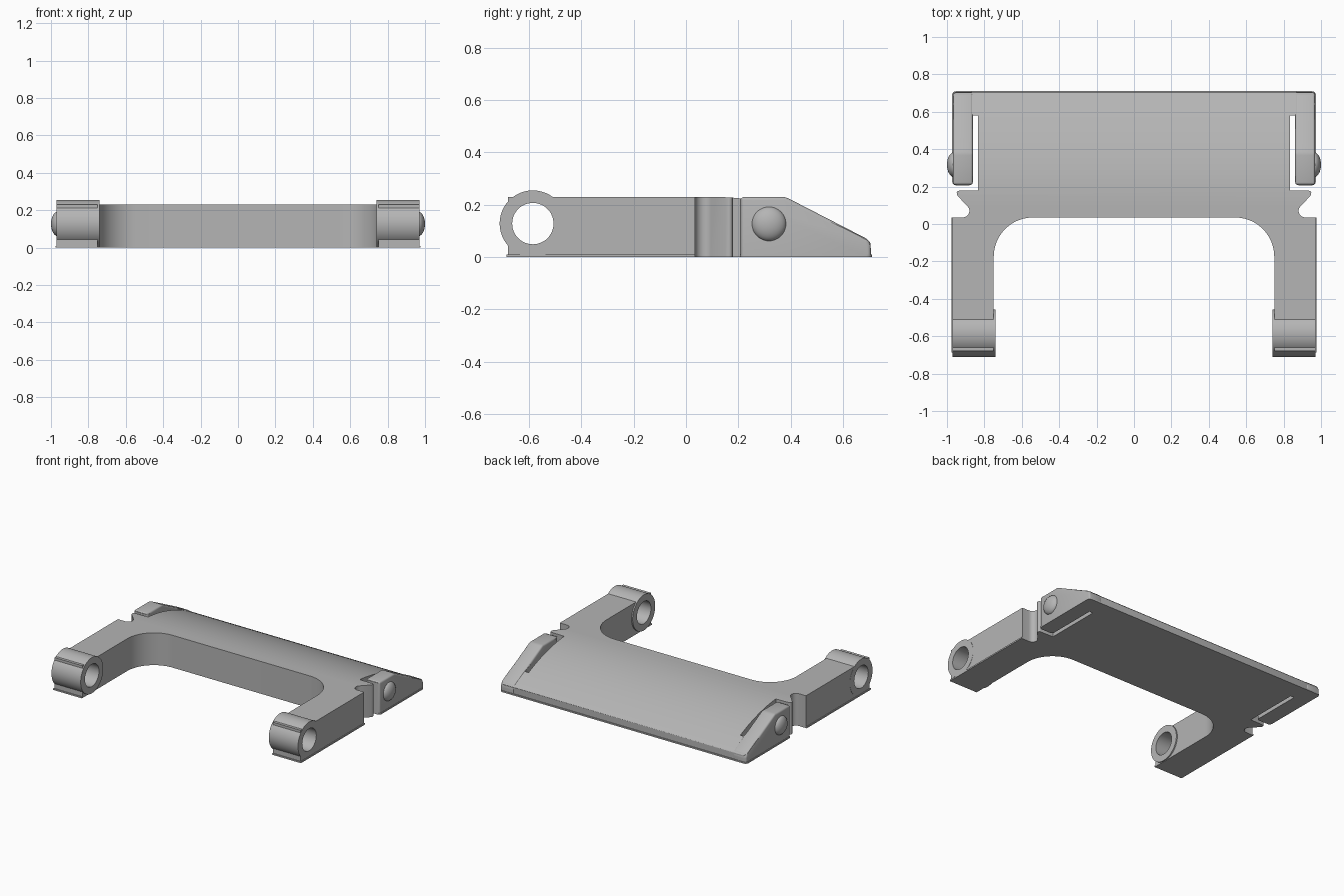
import bpy, bmesh, math
from mathutils import Vector

if "Cube" in bpy.data.objects:
    bpy.data.objects.remove(bpy.data.objects["Cube"])

grey = bpy.data.materials.new("mid grey plastic")
grey.diffuse_color = (0.46, 0.46, 0.46, 1)
grey.use_nodes = True
grey.node_tree.nodes["Principled BSDF"].inputs["Base Color"].default_value = grey.diffuse_color


def prism(name, pts, direction, start, bevel=0):
    """Extrude a closed outline: 'z' takes (x, y) points, 'x' takes (y, z) points."""
    a, b = start
    place = (lambda p, h: (p[0], p[1], h)) if direction == 'z' else (lambda p, h: (h, p[0], p[1]))
    bm = bmesh.new()
    face = bm.faces.new([bm.verts.new(place(p, a)) for p in pts])
    ext = bmesh.ops.extrude_face_region(bm, geom=[face])
    shift = Vector((0, 0, b - a)) if direction == 'z' else Vector((b - a, 0, 0))
    bmesh.ops.translate(bm, vec=shift, verts=[v for v in ext['geom'] if isinstance(v, bmesh.types.BMVert)])
    bmesh.ops.recalc_face_normals(bm, faces=bm.faces)
    if bevel:
        edges = [e for e in bm.edges if min(v.co.z for v in e.verts) > 0.01 or abs(e.verts[0].co.z - e.verts[1].co.z) > 0.01]
        bmesh.ops.bevel(bm, geom=edges, offset=bevel, segments=3, profile=0.5, affect='EDGES')
    me = bpy.data.meshes.new(name)
    bm.to_mesh(me)
    bm.free()
    me.materials.append(grey)
    ob = bpy.data.objects.new(name, me)
    bpy.context.collection.objects.link(ob)
    return ob


def arc(cx, cy, r, a0, a1, n):
    return [(cx + r * math.cos(math.radians(a0 + (a1 - a0) * i / n)),
             cy + r * math.sin(math.radians(a0 + (a1 - a0) * i / n))) for i in range(n + 1)]


def select(ob):
    bpy.ops.object.select_all(action='DESELECT')
    ob.select_set(True)
    bpy.context.view_layer.objects.active = ob


def boolean(ob, cutter, op):
    mod = ob.modifiers.new(op, 'BOOLEAN')
    mod.operation, mod.object, mod.solver = op, cutter, 'EXACT'
    select(ob)
    bpy.ops.object.modifier_apply(modifier=mod.name)
    bpy.data.objects.remove(cutter)


def smooth(ob):
    select(ob)
    bpy.ops.object.shade_smooth_by_angle(angle=math.radians(32))


def plan(e=0.0):
    """Full top outline; e pushes the outer edges outward for the base lip."""
    half = [(0.75, -0.68 - e), (0.97 + e, -0.68 - e), (0.97 + e, 0.035)]
    half += arc(0.915, 0.07, 0.035, 270, 135, 8)               # notch root
    half += [(0.943, 0.15)] + arc(0.935, 0.165, 0.013, -20, 90, 4)   # hook tip
    half += [(0.834, 0.18), (0.834, 0.58), (0.862, 0.58)]      # slot
    half += [(0.862, 0.235)] + arc(0.88, 0.225, 0.018, 180, 270, 3)
    half += arc(0.948 + e, 0.225, 0.018, 270, 360, 3)
    half += arc(0.945 + e, 0.682 + e, 0.022, 0, 90, 4)         # back corner
    inner = arc(0.54, -0.175, 0.21, 90, 0, 20)                 # rounded inner corner
    right = inner + half
    return right + [(-x, y) for x, y in reversed(right)]


# main body: top outline trimmed by a side profile with a curved slope
body = prism("bracket_body", plan(), 'z', (0, 0.3))
slope = [(0.1 + 0.6 * i / 20, 0.23 - 0.17 * (i / 20) ** 2) for i in range(21)]
side = [(-0.8, -0.1), (-0.8, 0.23)] + slope + [(0.71, 0.045), (0.71, -0.1)]
boolean(body, prism("side_trim", side, 'x', (-1.2, 1.2)), 'INTERSECT')

# thin lip around the foot
lip = prism("base_lip", plan(0.006), 'z', (0, 0.01))

for s, tag in ((1, "right"), (-1, "left")):
    # round hinge lug on the end of each arm
    lug = prism("hinge_lug_" + tag, arc(-0.585, 0.128, 0.127, 0, 352.5, 47), 'x', (s * 0.741, s * 0.971))
    hole = arc(-0.585, 0.128, 0.079, 0, 352.5, 47)
    for part in (body, lug):
        boolean(part, prism("hole_cutter", hole, 'x', (s * 0.6, s * 1.1)), 'DIFFERENCE')
    smooth(lug)

    # raised spring clip beside the slot
    prof = [(0.21, 0.0), (0.21, 0.23), (0.38, 0.23), (0.695, 0.068), (0.706, 0.045), (0.706, 0.0)]
    clip = prism("spring_clip_" + tag, prof, 'x', (s * 0.862, s * 0.968), 0.012)
    smooth(clip)

    # domed snap button
    bpy.ops.mesh.primitive_uv_sphere_add(segments=32, ring_count=16, radius=1, location=(s * 0.962, 0.317, 0.127))
    button = bpy.context.object
    button.name = "snap_button_" + tag
    button.scale = (0.038, 0.066, 0.066)
    button.data.materials.append(grey)
    smooth(button)

smooth(body)
smooth(lip)
